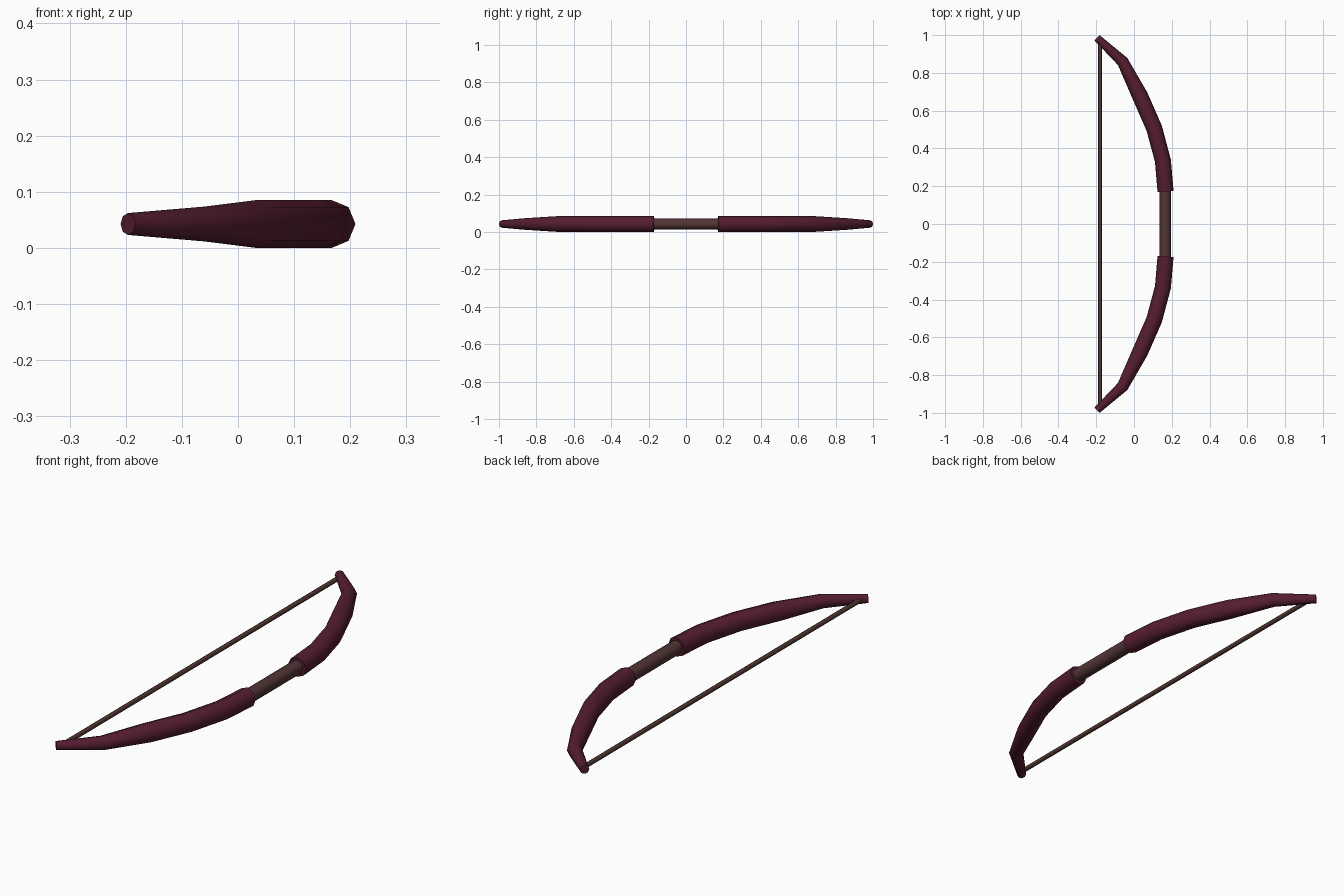
import bpy, bmesh, math
from mathutils import Vector

if "Cube" in bpy.data.objects:
    bpy.data.objects.remove(bpy.data.objects["Cube"])

ZC = 0.0425  # height of the bow's centre plane


def material(name, rgb):
    m = bpy.data.materials.new(name)
    m.diffuse_color = (*rgb, 1)
    m.use_nodes = True
    m.node_tree.nodes["Principled BSDF"].inputs["Base Color"].default_value = m.diffuse_color
    return m


def tube(name, path, mat, sides=8):
    """Sweep a round section along (x, y, radius) points in the z = ZC plane."""
    bm = bmesh.new()
    pts = [Vector((x, y, ZC)) for x, y, r in path]
    rings = []
    for i, p in enumerate(pts):
        a = (p - pts[i - 1]).normalized() if i else Vector()
        b = (pts[i + 1] - p).normalized() if i < len(pts) - 1 else Vector()
        t = (a + b).normalized()
        side = Vector((t.y, -t.x, 0))
        r = path[i][2]
        rings.append([bm.verts.new(p + side * r * math.cos(k * math.tau / sides)
                                   + Vector((0, 0, r * math.sin(k * math.tau / sides))))
                      for k in range(sides)])
    for lo, hi in zip(rings, rings[1:]):
        for k in range(sides):
            n = (k + 1) % sides
            bm.faces.new((lo[k], lo[n], hi[n], hi[k]))
    bm.faces.new(rings[0])
    bm.faces.new(rings[-1])
    bmesh.ops.recalc_face_normals(bm, faces=bm.faces[:])
    me = bpy.data.meshes.new(name)
    bm.to_mesh(me)
    bm.free()
    me.materials.append(mat)
    ob = bpy.data.objects.new(name, me)
    bpy.context.collection.objects.link(ob)
    bpy.context.view_layer.objects.active = ob
    ob.select_set(True)
    bpy.ops.object.shade_smooth_by_angle(angle=math.radians(50))
    ob.select_set(False)
    return ob


wood = material("limb_wood", (0.09, 0.012, 0.03))
leather = material("grip_leather", (0.085, 0.035, 0.035))
cord = material("string_cord", (0.08, 0.04, 0.03))

# Curved limbs, one modelled and mirrored across y
limb = tube("limbs", [(0.167, 0.172, 0.0425), (0.153, 0.335, 0.0425),
                      (0.107, 0.507, 0.0425), (0.032, 0.678, 0.0425),
                      (-0.06, 0.86, 0.031), (-0.196, 0.986, 0.0195)], wood)
mod = limb.modifiers.new("mirror", "MIRROR")
mod.use_axis = (False, True, False)
mod.use_mirror_merge = False

# Grip between the limbs
tube("grip", [(0.166, -0.2, 0.03), (0.166, 0.2, 0.03)], leather)

# Taut string from tip to tip
tube("bowstring", [(-0.18, -0.97, 0.01), (-0.18, 0.97, 0.01)], cord)
